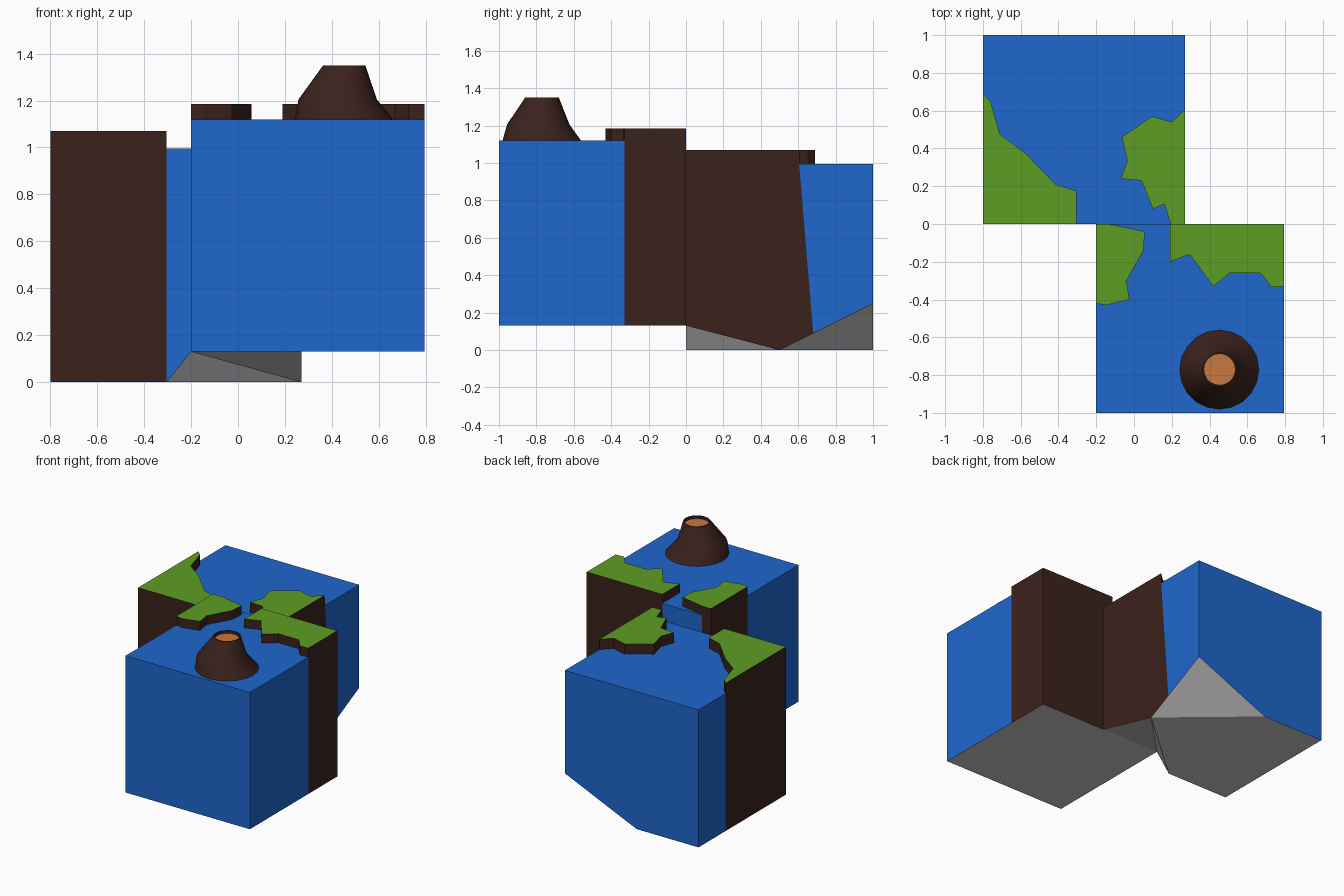
import bpy, bmesh, math

if "Cube" in bpy.data.objects:
    bpy.data.objects.remove(bpy.data.objects["Cube"])


def material(name, rgb):
    m = bpy.data.materials.new(name)
    m.diffuse_color = (*rgb, 1)
    m.use_nodes = True
    m.node_tree.nodes["Principled BSDF"].inputs["Base Color"].default_value = m.diffuse_color
    return m


WATER = material("water_blue", (0.013, 0.135, 0.61))
GRASS = material("grass_green", (0.11, 0.34, 0.016))
ROCK = material("rock_brown", (0.044, 0.016, 0.012))
LAVA = material("lava_orange", (0.58, 0.19, 0.05))


def finish(name, bm, mats):
    me = bpy.data.meshes.new(name)
    bm.to_mesh(me)
    bm.free()
    for m in mats:
        me.materials.append(m)
    ob = bpy.data.objects.new(name, me)
    bpy.context.collection.objects.link(ob)
    return ob


def slab(name, top, segments, mats, shore_z=None):
    """Flat top with walls. Points (x, y) are shore, (x, y, bottom z[, bottom y]) are outer border."""
    bm = bmesh.new()
    outline = [p for seg in segments for p in seg[:-1]]
    cap = bm.faces.new([bm.verts.new((p[0], p[1], top)) for p in outline])
    for seg in segments:
        for a, b in zip(seg, seg[1:]):
            if len(a) == 2 and shore_z is None:
                continue
            low = [(p[0], p[3] if len(p) > 3 else p[1], p[2] if len(p) > 2 else shore_z)
                   for p in (b, a)]
            quad = [(a[0], a[1], top), (b[0], b[1], top)] + low
            bm.faces.new([bm.verts.new(c) for c in quad]).material_index = 1
    bmesh.ops.remove_doubles(bm, verts=bm.verts, dist=0.0005)
    bmesh.ops.recalc_face_normals(bm, faces=bm.faces)
    cap = max(bm.faces, key=lambda f: f.calc_center_median().z)
    if cap.normal.z < 0:
        bmesh.ops.reverse_faces(bm, faces=bm.faces)
    return finish(name, bm, mats)


def sheet(name, faces):
    bm = bmesh.new()
    for f in faces:
        bm.faces.new([bm.verts.new(c) for c in f])
    bmesh.ops.remove_doubles(bm, verts=bm.verts, dist=0.0005)
    for f in bm.faces:
        f.normal_update()
        if f.normal.z > 0:
            f.normal_flip()
    return finish(name, bm, [])


# Shorelines
back_left = [(-.8, .69), (-.76, .65), (-.71, .475), (-.575, .375), (-.415, .21),
             (-.305, .175), (-.305, 0)]
back_right = [(.27, .605), (.2, .54), (.095, .57), (-.065, .46), (-.035, .335),
              (-.07, .24), (.04, .23), (.1, .08), (.16, .105), (.195, 0)]
front_left = [(-.2, -.42), (-.15, -.43), (-.025, -.4), (-.04, -.3), (.05, -.14),
              (.057, -.04), (-.13, 0)]
front_right = [(.795, -.33), (.73, -.335), (.67, -.26), (.505, -.26), (.42, -.33),
               (.295, -.16), (.19, -.2), (.19, 0)]

# Back tile: water, two land masses, uneven bed
slab("back_water", .995, [
    [(.27, .605, .09, .68), (.27, 1, .25), (-.305, 1, 0), (-.8, 1, 0), (-.8, .69, 0)],
    back_left,
    [(-.305, 0, 0), (-.2, 0, .13), (.195, 0, .13)],
    back_right[::-1]], [WATER, WATER])
slab("back_left_land", 1.07, [
    back_left, [(-.305, 0, 0), (-.8, 0, 0), (-.8, .69, 0)]], [GRASS, ROCK], .95)
slab("back_right_land", 1.07, [
    back_right, [(.195, 0, .13), (.27, 0, .13), (.27, .5, 0), (.27, .605, .09, .68)]],
    [GRASS, ROCK], .95)
a, b, c, d = (-.305, 0, 0), (-.2, 0, .13), (.27, .5, 0), (-.305, 1, 0)
sheet("back_bed", [
    [(-.8, 0, 0), a, d, (-.8, 1, 0)],
    [a, c, d], [a, b, c], [b, (.27, 0, .13), c], [c, (.27, 1, .25), d]])

# Front tile: water, two land masses, flat bed
z = .13
slab("front_water", 1.12, [
    [(-.2, -.42, z), (-.2, -1, z), (.795, -1, z), (.795, -.33, z)],
    front_right,
    [(.19, 0, z), (-.13, 0, z)],
    front_left[::-1]], [WATER, WATER])
slab("front_left_land", 1.185, [
    front_left, [(-.13, 0, z), (-.2, 0, z), (-.2, -.42, z)]], [GRASS, ROCK], 1.08)
slab("front_right_land", 1.185, [
    front_right, [(.19, 0, z), (.795, 0, z), (.795, -.33, z)]], [GRASS, ROCK], 1.08)
sheet("front_bed", [[(-.2, -1, z), (.795, -1, z), (.795, 0, z), (-.2, 0, z)]])

# Volcano: lopsided stacked rings (centre x, centre y, radius, z) with a sunken lava disc
rings = [(.453, -.77, .212, 1.115), (.425, -.79, .167, 1.205), (.453, -.77, .09, 1.35),
         (.453, -.77, .082, 1.35), (.453, -.77, .082, 1.33)]
N = 20
bm = bmesh.new()
loops = [[bm.verts.new((x + r * math.cos(2 * math.pi * i / N),
                        y + r * math.sin(2 * math.pi * i / N), h)) for i in range(N)]
         for x, y, r, h in rings]
for lo, hi in zip(loops, loops[1:]):
    for i in range(N):
        j = (i + 1) % N
        bm.faces.new((lo[i], lo[j], hi[j], hi[i]))
bm.faces.new(loops[-1]).material_index = 1
volcano = finish("volcano", bm, [ROCK, LAVA])
bpy.context.view_layer.objects.active = volcano
volcano.select_set(True)
bpy.ops.object.shade_smooth_by_angle(angle=math.radians(35))
